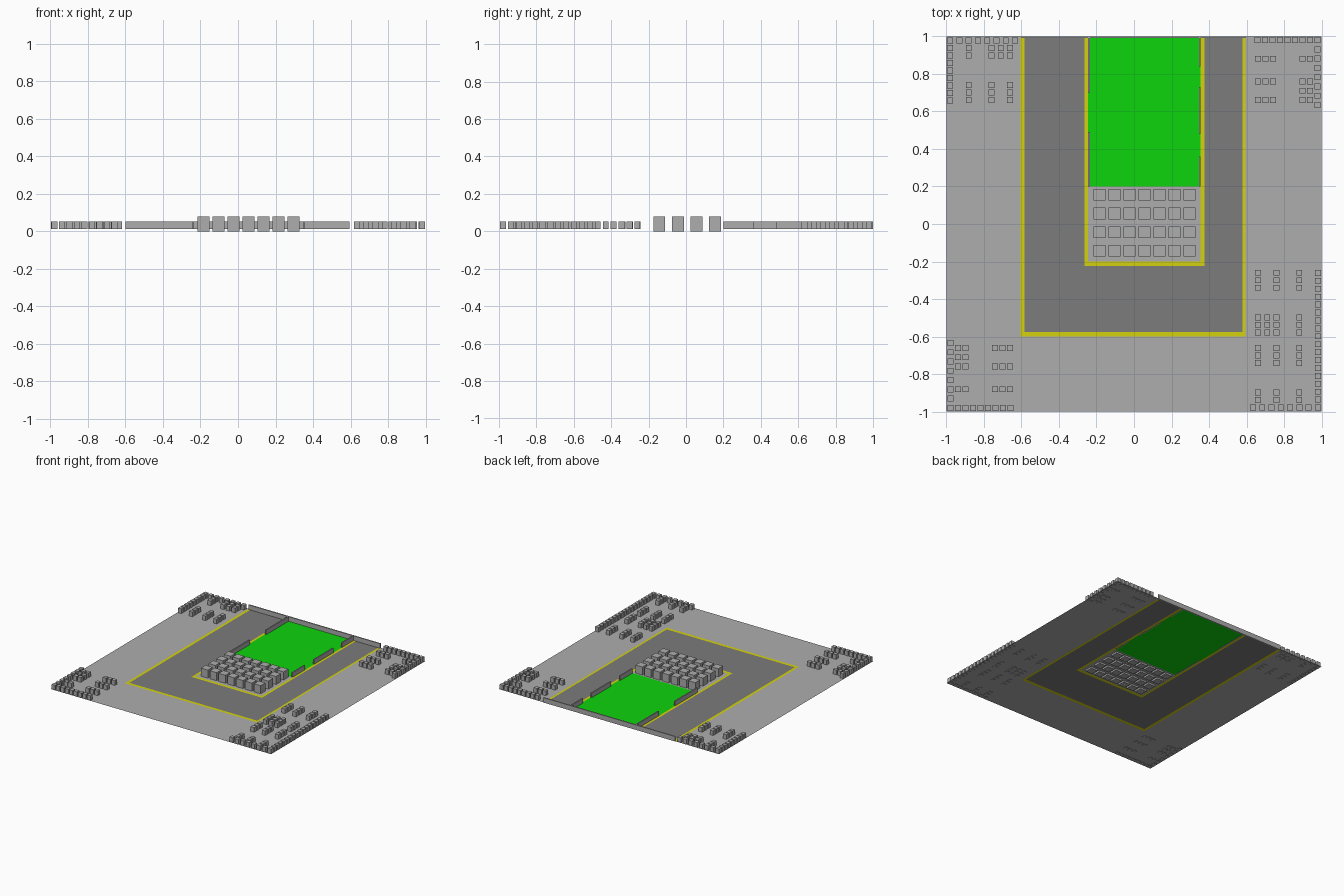
import bpy, bmesh

if "Cube" in bpy.data.objects:
    bpy.data.objects.remove(bpy.data.objects["Cube"])

GROUND_Z = 0.014


def material(name, rgb):
    m = bpy.data.materials.new(name)
    m.diffuse_color = (*rgb, 1)
    m.use_nodes = True
    m.node_tree.nodes["Principled BSDF"].inputs["Base Color"].default_value = m.diffuse_color
    return m


GREY = material("concrete_grey", (0.42, 0.42, 0.42))
ROAD = material("asphalt_grey", (0.2, 0.2, 0.2))
GREEN = material("grass_green", (0.004, 0.66, 0.004))
YELLOW = material("line_yellow", (0.66, 0.65, 0.004))


def finish(name, bm, mat):
    mesh = bpy.data.meshes.new(name)
    bm.to_mesh(mesh)
    bm.free()
    mesh.materials.append(mat)
    bpy.context.collection.objects.link(bpy.data.objects.new(name, mesh))


def sheets(name, rects, mat):
    """Flat upward-facing rectangles (x0, x1, y0, y1)."""
    bm = bmesh.new()
    for x0, x1, y0, y1 in rects:
        bm.faces.new([bm.verts.new((x, y, GROUND_Z))
                      for x, y in ((x0, y0), (x1, y0), (x1, y1), (x0, y1))])
    finish(name, bm, mat)


def boxes(name, rects, z0, z1, mat):
    """Upright boxes on rectangles (x0, x1, y0, y1)."""
    bm = bmesh.new()
    for x0, x1, y0, y1 in rects:
        vs = bmesh.ops.create_cube(bm, size=1)["verts"]
        bmesh.ops.scale(bm, vec=(x1 - x0, y1 - y0, z1 - z0), verts=vs)
        bmesh.ops.translate(bm, vec=((x0 + x1) / 2, (y0 + y1) / 2, (z0 + z1) / 2), verts=vs)
    finish(name, bm, mat)


def squares(points, size):
    h = size / 2
    return [(x - h, x + h, y - h, y + h) for x, y in points]


# Paving around the road, and the courtyard inside it
sheets("paving", [(-1, -0.605, -1, 1), (0.595, 1, -1, 1), (-0.605, 0.595, -1, -0.6)], GREY)
sheets("courtyard", [(-0.245, 0.355, -0.2, 0.2)], GREY)

# U-shaped road and the lawn
sheets("road", [(-0.583, -0.265, -0.575, 1), (0.375, 0.578, -0.575, 1),
                (-0.265, 0.375, -0.575, -0.225)], ROAD)
sheets("lawn", [(-0.245, 0.355, 0.2, 1)], GREEN)

# Yellow kerb lines
sheets("outer_kerb_line", [(-0.605, -0.583, -0.575, 1), (0.578, 0.595, -0.575, 1),
                           (-0.605, 0.595, -0.6, -0.575)], YELLOW)
sheets("inner_kerb_line", [(-0.265, -0.245, -0.2, 1), (0.355, 0.375, -0.2, 1),
                           (-0.265, 0.375, -0.225, -0.2)], YELLOW)

# Low walls: along the back edge and in segments beside the lawn
LOW, HIGH = 0.012, 0.052
boxes("back_wall", [(-0.6, 0.595, 0.99, 1)], LOW, HIGH, GREY)
boxes("lawn_wall_left", [(-0.245, -0.235, a, b) for a, b in ((0.2, 0.49), (0.7, 0.99))],
      LOW, HIGH, GREY)
boxes("lawn_wall_right", [(0.345, 0.355, a, b)
                          for a, b in ((0.2, 0.36), (0.48, 0.73), (0.84, 0.99))],
      LOW, HIGH, GREY)

# Large blocks in the courtyard
boxes("courtyard_blocks", squares([(-0.184 + 0.08 * i, -0.142 + 0.099 * j)
                                   for i in range(7) for j in range(4)], 0.062),
      0, 0.08, GREY)

# Small blocks: one corner layout, turned for the other corners
columns = (-0.88, -0.76, -0.66)
near, far = (0.937, 0.898), (0.74, 0.70, 0.66)
edge_row = [(-0.98 + 0.0495 * i, 0.978) for i in range(8)]
edge_column = [(-0.98, 0.978 - 0.04 * i) for i in range(1, 9)]
inner = [(x, y) for x in columns for y in near + far]
extra = [(-0.71, y) for y in near]
corner = edge_row + edge_column + inner + extra

boxes("blocks_back_left", squares(corner, 0.031), LOW, HIGH, GREY)
boxes("blocks_back_right", squares([(y, -x) for x, y in corner], 0.031), LOW, HIGH, GREY)
boxes("blocks_front_left", squares([(-y, x) for x, y in corner], 0.031), LOW, HIGH, GREY)

# The front right corner has two groups and a long edge column
front = [(-x, -y) for x, y in edge_row + inner]
upper = [(-x, -y + 0.4) for x, y in inner + extra]
upper += [(x, -0.578) for x in (0.66, 0.71, 0.76, 0.88)]
long_column = [(0.98, -0.978 + 0.0422 * i) for i in range(1, 18)]
boxes("blocks_front_right", squares(front + upper + long_column, 0.031), LOW, HIGH, GREY)
